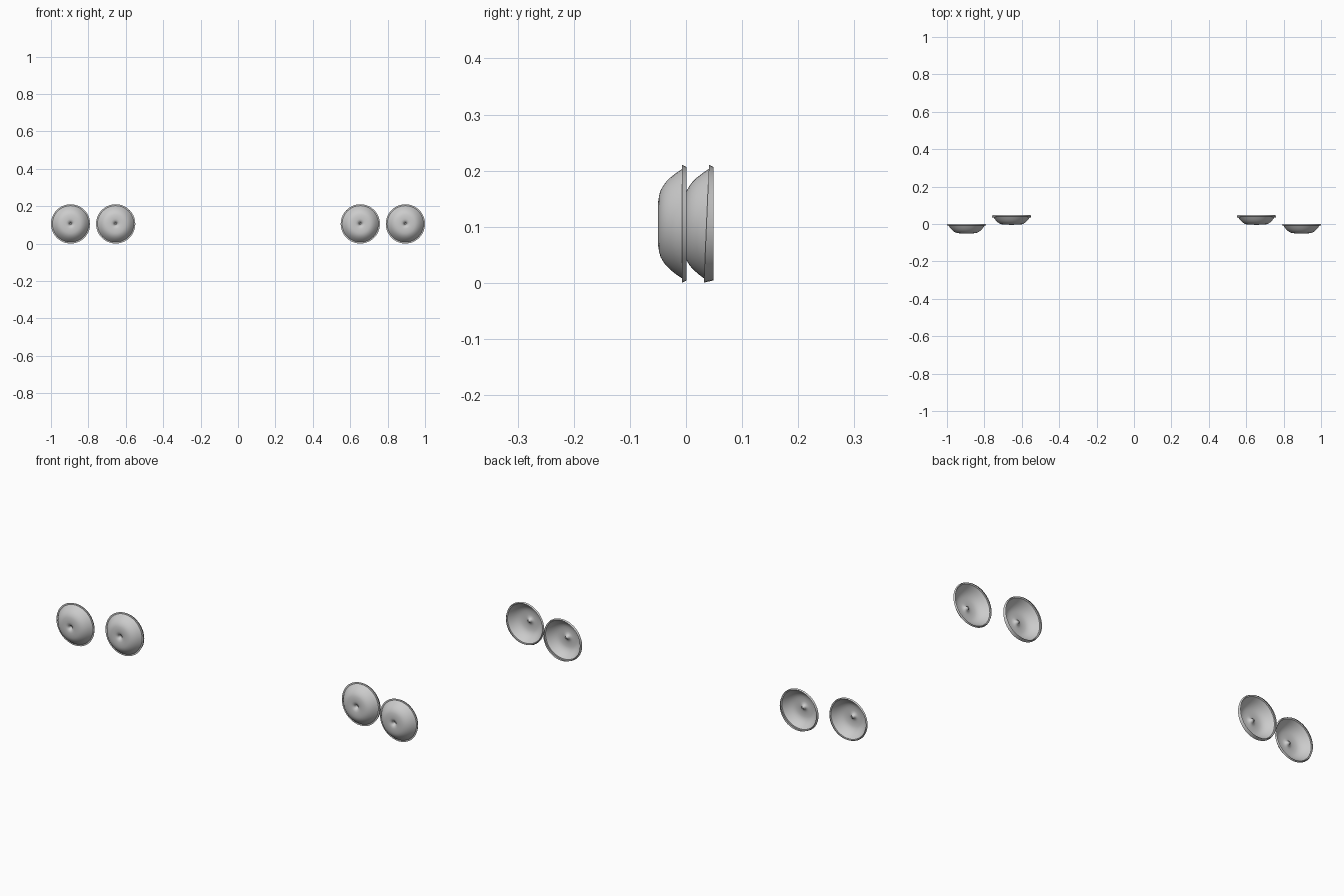
import bpy, bmesh, math

if "Cube" in bpy.data.objects:
    bpy.data.objects.remove(bpy.data.objects["Cube"])

SEG = 40
R_Z = 0.1055
# lens profile (radius, y): centre dimple, dome, stepped lip, open back
PROFILE = [(0.004, -0.033), (0.007, -0.037), (0.010, -0.044), (0.016, -0.0485),
           (0.026, -0.050), (0.040, -0.0495), (0.050, -0.048), (0.059, -0.0455),
           (0.067, -0.041), (0.074, -0.036), (0.082, -0.028), (0.090, -0.018),
           (0.0975, -0.007), (0.105, -0.007), (0.101, 0.001)]


def lens(name, x, y, rake):
    """Round dished lens; rake pulls the lower lip forward."""
    bm = bmesh.new()
    tip = bm.verts.new((x, y - 0.032, R_Z))
    rings = []
    for i, (r, py) in enumerate(PROFILE):
        back = i == len(PROFILE) - 1
        ring = []
        for k in range(SEG):
            a = 2 * math.pi * k / SEG
            dz = r * math.sin(a)
            low = (0.105 - dz) / 0.21
            shift = 0 if back else rake * low * min(1, r / 0.0975)
            ring.append(bm.verts.new((x + r * math.cos(a), y + py - shift, R_Z + dz)))
        rings.append(ring)
    for k in range(SEG):
        n = (k + 1) % SEG
        bm.faces.new((tip, rings[0][k], rings[0][n]))
        for a, b in zip(rings, rings[1:]):
            bm.faces.new((a[k], b[k], b[n], a[n]))
    bmesh.ops.recalc_face_normals(bm, faces=bm.faces)
    me = bpy.data.meshes.new(name)
    bm.to_mesh(me)
    bm.free()
    ob = bpy.data.objects.new(name, me)
    bpy.context.collection.objects.link(ob)
    bpy.ops.object.select_all(action='DESELECT')
    ob.select_set(True)
    bpy.context.view_layer.objects.active = ob
    bpy.ops.object.shade_smooth_by_angle(angle=math.radians(35))


# outer and inner lens on each side
for side, s in (("left", -1), ("right", 1)):
    lens(f"outer_headlight_lens_{side}", s * 0.895, 0.0, 0.0)
    lens(f"inner_headlight_lens_{side}", s * 0.654, 0.048, 0.009)
